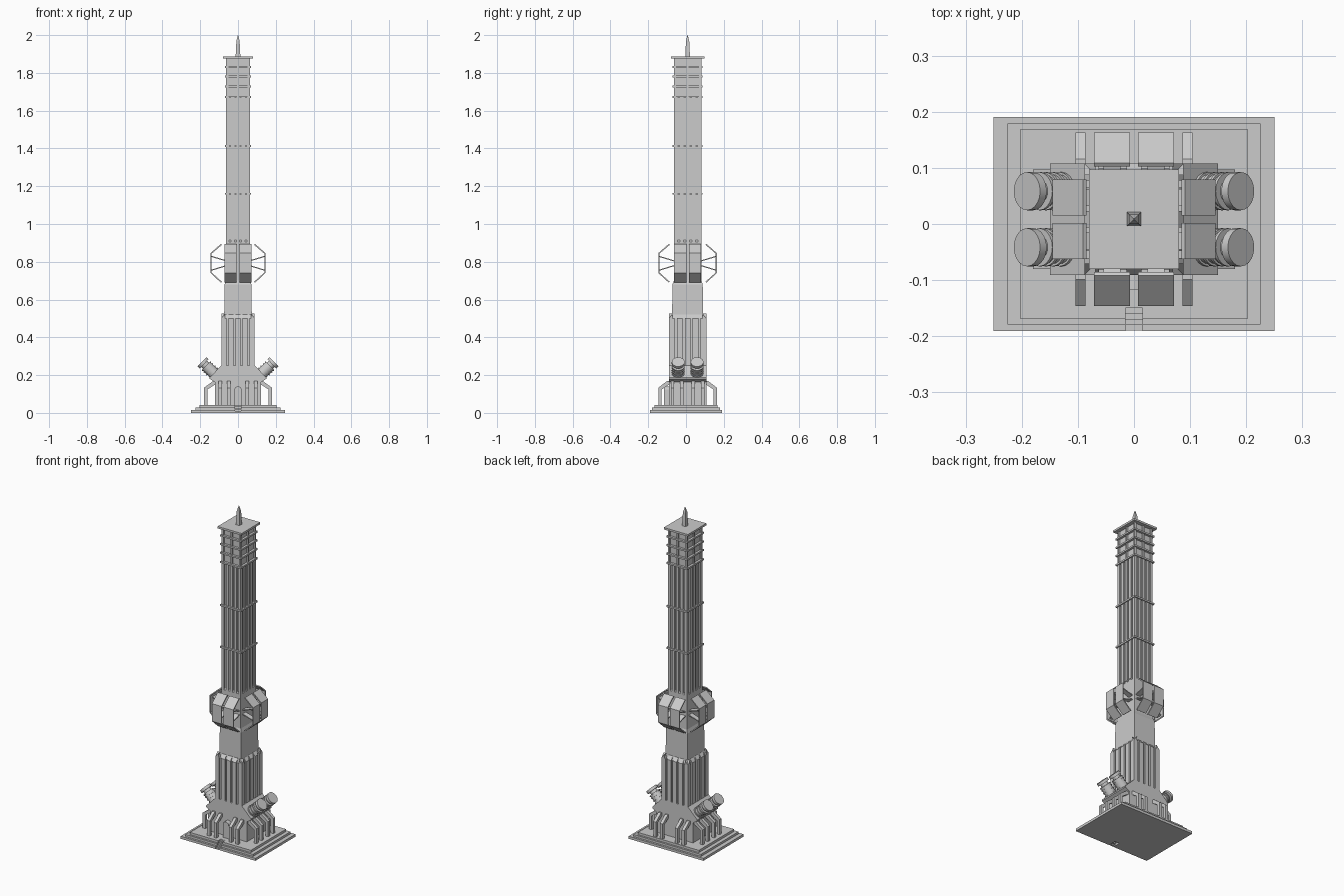
import bpy, bmesh, math
from mathutils import Vector, Matrix

if "Cube" in bpy.data.objects:
    bpy.data.objects.remove(bpy.data.objects["Cube"])

CY = 0.0085  # the tower sits slightly behind the plinth centre


def finish(name, bm, smooth=False):
    bmesh.ops.recalc_face_normals(bm, faces=bm.faces)
    me = bpy.data.meshes.new(name)
    bm.to_mesh(me)
    bm.free()
    ob = bpy.data.objects.new(name, me)
    bpy.context.collection.objects.link(ob)
    if smooth:
        bpy.ops.object.select_all(action='DESELECT')
        ob.select_set(True)
        bpy.context.view_layer.objects.active = ob
        bpy.ops.object.shade_smooth_by_angle(angle=math.radians(35))
    return ob


def prism(bm, pts, vec):
    a = [bm.verts.new(p) for p in pts]
    b = [bm.verts.new(Vector(p) + Vector(vec)) for p in pts]
    n = len(pts)
    bm.faces.new(a)
    bm.faces.new(b[::-1])
    for i in range(n):
        bm.faces.new((a[i], b[i], b[(i + 1) % n], a[(i + 1) % n]))


def loft(bm, sections):
    rings = [[bm.verts.new((sx * hx, CY + sy * hy, z))
              for sx, sy in ((-1, -1), (1, -1), (1, 1), (-1, 1))] for hx, hy, z in sections]
    for a, b in zip(rings, rings[1:]):
        for i in range(4):
            bm.faces.new((a[i], a[(i + 1) % 4], b[(i + 1) % 4], b[i]))
    bm.faces.new(rings[0])
    bm.faces.new(rings[-1])


def place(side, u, n, z):
    x, y = ((u, -n), (n, u), (-u, n), (-n, -u))[side]
    return Vector((x, CY + y, z))


def on_side(bm, side, u, width, profile):
    """Extrude an outward/height profile sideways, centred at u on one tower side."""
    pts = [place(side, u - width / 2, n, z) for n, z in profile]
    prism(bm, pts, place(side, width, 0, 0) - place(side, 0, 0, 0))


def bar(n0, n1, z0, z1):
    return [(n0, z0), (n1, z0), (n1, z1), (n0, z1)]


# Stepped plinth with a notch for the front stairs
for i, (hx, hy, z0, z1) in enumerate(((.25, .191, 0, .015), (.225, .179, .015, .028),
                                      (.203, .168, .028, .042))):
    bm = bmesh.new()
    prism(bm, [(-hx, -hy, z0), (-.015, -hy, z0), (-.015, -.142, z0), (.015, -.142, z0),
               (.015, -hy, z0), (hx, -hy, z0), (hx, hy, z0), (-hx, hy, z0)], (0, 0, z1 - z0))
    finish(f"plinth_tier_{i + 1}", bm)
bm = bmesh.new()
for i in range(5):
    y, z = -.19 + i * .01, .004 + i * .008
    prism(bm, [(-.015, y, z - .004), (.015, y, z - .004), (.015, y, z + .005), (-.015, y, z + .005)],
          (0, .011, 0))
finish("front_stairs", bm)

# Flared lower body
bm = bmesh.new()
half = [(.122, .04), (.122, .163), (.15, .18), (.15, .188), (.0885, .25)]
prof = half + [(-x, z) for x, z in reversed(half)]
prism(bm, [(x, CY - .099, z) for x, z in prof], (0, .198, 0))
finish("lower_body", bm)

# Arched doorway
bm = bmesh.new()
arch = [(-.02, .04), (.02, .04)] + [(.02 * math.cos(a), .12 + .02 * math.sin(a))
                                    for a in [math.pi * k / 8 for k in range(9)]]
prism(bm, [(x, CY - .125, z) for x, z in arch], (0, .03, 0))
finish("doorway", bm)

# Tower core
bm = bmesh.new()
loft(bm, [(.08, .09, .24), (.08, .09, .5), (.073, .082, .52), (.071, .08, .68), (.0635, .073, .70),
          (.0635, .073, .905), (.056, .0655, .915), (.056, .0655, 1.88)])
finish("tower_core", bm)

# Bent buttress legs around the lower body
bm = bmesh.new()
for side in range(4):
    nb, no, us = ((.095, .155, (-.095, -.05, .05, .095)), (.118, .18, (-.08, -.03, .03, .08)))[side % 2]
    for u in us:
        on_side(bm, side, u, .018, [(nb, .17), (nb + .012, .17), (no, .133), (no, .04),
                                    (no - .018, .04), (no - .018, .124), (nb, .152)])
finish("buttress_legs", bm)

# Chamfered pilasters on the lower shaft, slim fins on the upper shaft
low, high = bmesh.new(), bmesh.new()
for side in range(4):
    n, w = ((.099, .0885), (.0885, .099))[side % 2]
    for k in range(-2, 3):
        wd = w * .3
        on_side(low, side, k * (w - wd / 2) / 2, wd,
                [(n - .02, .24), (n, .24), (n, .5), (n - .02, .525)])
    n, w = ((.073, .0635), (.0635, .073))[side % 2]
    for z0, z1 in ((.905, 1.155), (1.165, 1.408), (1.416, 1.67)):
        for k in range(-2, 3):
            wd = w * .26
            on_side(high, side, k * (w - wd / 2) / 2, wd, bar(n - .012, n, z0, z1))
    # Window mullions in the top storeys
    for k in range(-1, 2):
        wd = w * .16
        on_side(high, side, k * (w - wd / 2), wd, bar(n - .012, n, 1.67, 1.88))
finish("lower_pilasters", low)
finish("upper_fins", high)

# Horizontal ledges
bm = bmesh.new()
for z in (1.16, 1.412, 1.672, 1.728, 1.78, 1.832):
    loft(bm, [(.07, .0795, z - .005), (.07, .0795, z + .005)])
finish("ledges", bm)

# Roof slab and spire
bm = bmesh.new()
loft(bm, [(.08, .0885, 1.876), (.08, .0885, 1.888)])
finish("roof_slab", bm)
bm = bmesh.new()
loft(bm, [(.0125, .0125, 1.887), (.0085, .0085, 1.97), (.001, .001, 2.0)])
finish("spire", bm)

# Bent panels around the waist and the struts that hold them
pan, strut = bmesh.new(), bmesh.new()
for side in range(4):
    ni, no, nb = ((.1, .155, .07), (.091, .145, .06))[side % 2]
    t = .006
    for u in (-.039, .039):
        on_side(pan, side, u, .064, [(ni, .69), (no, .74), (no, .846), (ni, .894), (ni - t, .89),
                                     (no - t, .843), (no - t, .743), (ni - t, .694)])
        for s in (-1, 1):
            za, zb = .792 + s * .012, .792 + s * .036
            on_side(strut, side, u, .03, [(nb, za - .003), (no - t, zb - .003),
                                          (no - t, zb + .003), (nb, za + .003)])
finish("waist_panels", pan)
finish("panel_struts", strut)

# Tilted ribbed drums on the left and right shoulders
parts = [(.03, -.02, .082), (.034, .03, .036), (.034, .048, .054), (.034, .066, .072),
         (.034, .08, .086), (.022, .08, .105), (.034, .1, .116)]
for sx, label in ((-1, "left"), (1, "right")):
    for dy, end in ((-.05, "front"), (.05, "back")):
        bm = bmesh.new()
        d = Vector((sx * .72, 0, .69)).normalized()
        rot = d.to_track_quat('Z', 'Y').to_matrix().to_4x4()
        for r, t0, t1 in parts:
            c = Vector((sx * .107, CY + dy, .19)) + d * (t0 + t1) / 2
            bmesh.ops.create_cone(bm, cap_ends=True, segments=20, radius1=r, radius2=r,
                                  depth=t1 - t0, matrix=Matrix.Translation(c) @ rot)
        finish(f"drum_{label}_{end}", bm, smooth=True)
